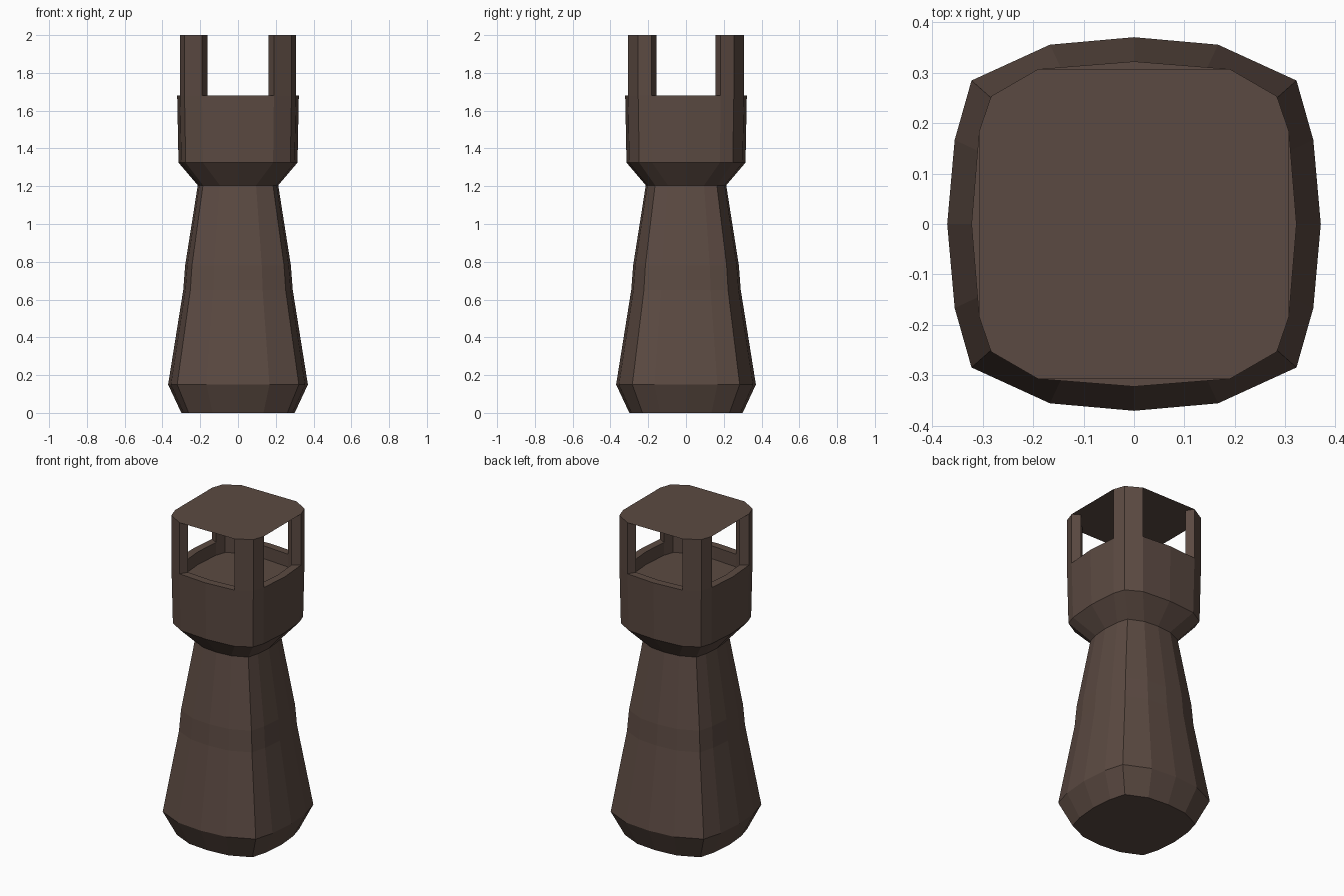
import bpy, bmesh

if "Cube" in bpy.data.objects:
    bpy.data.objects.remove(bpy.data.objects["Cube"])

mat = bpy.data.materials.new("dark brown wood")
mat.diffuse_color = (0.105, 0.068, 0.054, 1)
mat.use_nodes = True
mat.node_tree.nodes["Principled BSDF"].inputs["Base Color"].default_value = mat.diffuse_color

# quarter cross-sections, mirrored into 16-sided rounded squares of half width 1
BODY_Q = [(1, 0), (0.96, 0.45), (0.87, 0.768), (0.45, 0.96)]
HEAD_Q = [(1, 0), (0.953, 0.57), (0.879, 0.786), (0.59, 0.953)]


def section(q):
    a = q + [(0, 1)]
    a += [(-x, y) for x, y in reversed(q)]
    return a + [(x, -y) for x, y in reversed(a[1:-1])]


BODY, HEAD = section(BODY_Q), section(HEAD_Q)


def ring(bm, sec, r, z):
    return [bm.verts.new((x * r, y * r, z)) for x, y in sec]


def bridge(bm, a, b):
    n = len(a)
    for i in range(n):
        j = (i + 1) % n
        bm.faces.new((a[i], a[j], b[j], b[i]))


def finish(bm, name):
    me = bpy.data.meshes.new(name)
    bm.normal_update()
    bm.to_mesh(me)
    bm.free()
    me.materials.append(mat)
    ob = bpy.data.objects.new(name, me)
    bpy.context.collection.objects.link(ob)
    return ob


# shaft, collar, rim and recessed floor as one lofted skin
bm = bmesh.new()
levels = [(BODY, 0.30, 0), (BODY, 0.37, 0.15), (BODY, 0.29, 0.65),
          (BODY, 0.28, 0.78), (BODY, 0.213, 1.205), (HEAD, 0.315, 1.325),
          (HEAD, 0.322, 1.68), (HEAD, 0.274, 1.68), (HEAD, 0.274, 1.60)]
rings = [ring(bm, s, r, z) for s, r, z in levels]
for a, b in zip(rings, rings[1:]):
    bridge(bm, a, b)
bm.faces.new(rings[0][::-1])
bm.faces.new(rings[-1])
finish(bm, "tower_body")

# four corner posts
bm = bmesh.new()
for c in (2, 6, 10, 14):
    idx = (c - 1, c, c + 1)
    outline = [(HEAD[i][0] * 0.322, HEAD[i][1] * 0.322) for i in idx]
    outline += [(HEAD[i][0] * 0.274, HEAD[i][1] * 0.274) for i in reversed(idx)]
    low = [bm.verts.new((x, y, 1.68)) for x, y in outline]
    high = [bm.verts.new((x, y, 2.0)) for x, y in outline]
    bridge(bm, low, high)
finish(bm, "corner_posts")

# thin flat roof, straight between the posts
bm = bmesh.new()
pts = [p for i, p in enumerate(HEAD) if i % 4]
bm.faces.new([bm.verts.new((x * 0.322, y * 0.322, 2.0)) for x, y in pts])
finish(bm, "flat_roof")
